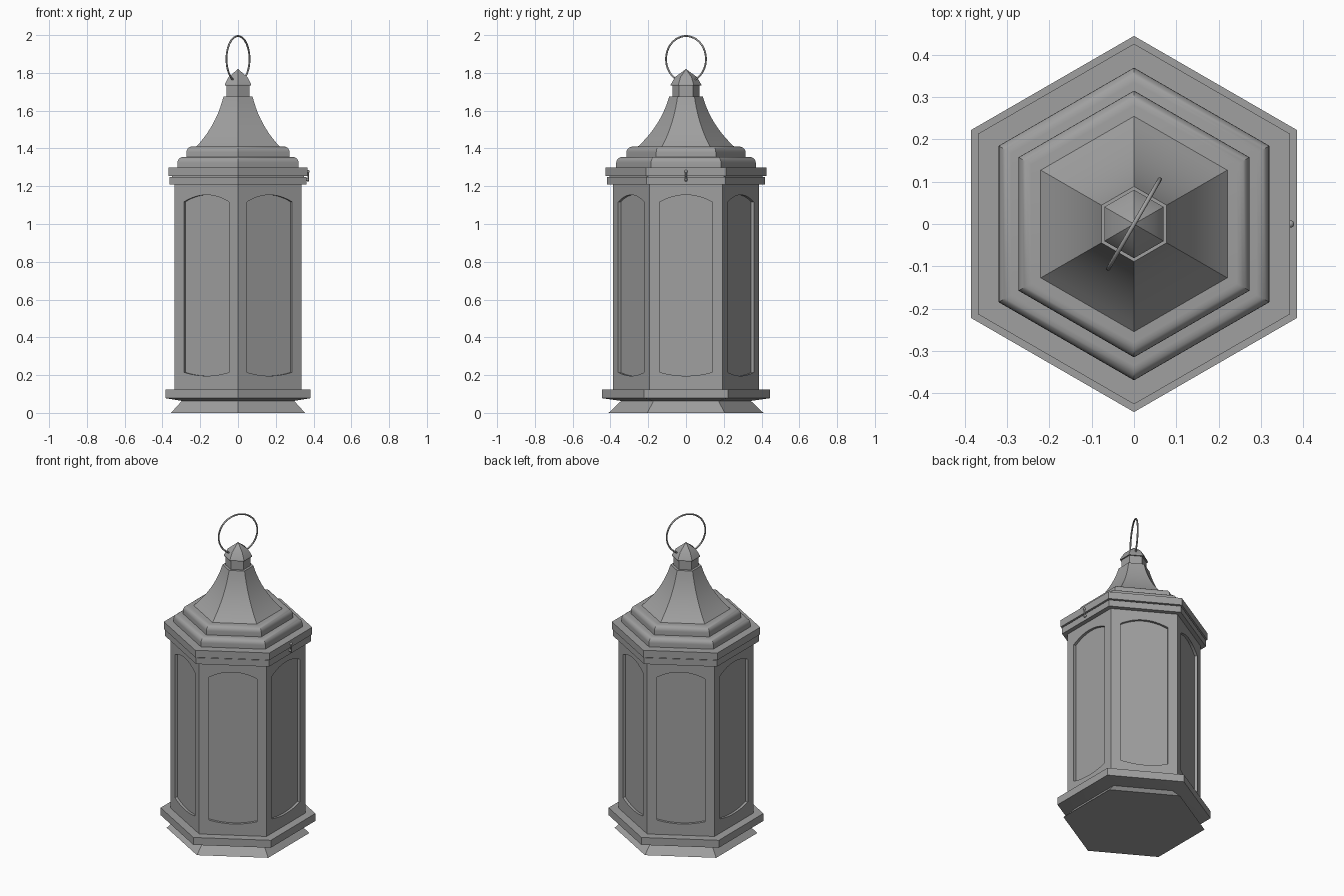
import bpy, bmesh, math
from mathutils import Vector, Matrix

cube = bpy.data.objects.get("Cube")
if cube:
    bpy.data.objects.remove(cube)

metal = bpy.data.materials.new("grey_metal")
metal.use_nodes = True
GREY = (0.35, 0.35, 0.35, 1)
metal.diffuse_color = GREY
metal.node_tree.nodes["Principled BSDF"].inputs["Base Color"].default_value = GREY


def finish(bm, name, angle=25):
    bmesh.ops.remove_doubles(bm, verts=bm.verts, dist=0.0001)
    bmesh.ops.recalc_face_normals(bm, faces=bm.faces)
    mesh = bpy.data.meshes.new(name)
    bm.to_mesh(mesh)
    bm.free()
    obj = bpy.data.objects.new(name, mesh)
    bpy.context.collection.objects.link(obj)
    mesh.materials.append(metal)
    bpy.ops.object.select_all(action='DESELECT')
    obj.select_set(True)
    bpy.context.view_layer.objects.active = obj
    bpy.ops.object.shade_smooth_by_angle(angle=math.radians(angle))
    return obj


def hex_lathe(name, profile):
    """Closed six-sided solid from (apothem, height) pairs, corners on the y axis."""
    bm = bmesh.new()
    rings = []
    for apothem, z in profile:
        r = apothem / math.cos(math.pi / 6)
        angles = [math.radians(30 + 60 * i) for i in range(6)]
        rings.append([bm.verts.new((r * math.cos(a), r * math.sin(a), z)) for a in angles])
    for low, high in zip(rings, rings[1:]):
        for i in range(6):
            j = (i + 1) % 6
            bm.faces.new((low[i], low[j], high[j], high[i]))
    bm.faces.new(rings[0])
    bm.faces.new(rings[-1])
    return finish(bm, name)


def rounded_step(name, apothem, z0, z1, radius):
    arc = [math.radians(90 * i / 6) for i in range(7)]
    top = [(apothem - radius + radius * math.cos(a), z1 - radius + radius * math.sin(a)) for a in arc]
    return hex_lathe(name, [(apothem, z0)] + top)


# Flared foot and base plate
hex_lathe("foot", [(0.355, 0), (0.295, 0.066)])
hex_lathe("base_plate", [(0.295, 0.063), (0.385, 0.078), (0.385, 0.125)])

# Six walls with recessed arched panels
APOTHEM, BOTTOM, TOP = 0.335, 0.12, 1.215
HALF = APOTHEM * math.tan(math.pi / 6)
PANEL, DEPTH, STEPS = 0.138, 0.016, 12
bm = bmesh.new()
for side in range(6):
    turn = Matrix.Rotation(math.radians(60 * side), 3, 'Z')

    def face(points, depth=0.0):
        bm.faces.new([bm.verts.new(turn @ Vector((APOTHEM - depth, y, z))) for y, z in points])

    ys = [PANEL * (2 * i / STEPS - 1) for i in range(STEPS + 1)]
    upper = [(y, 1.117 + 0.037 * (1 - (y / PANEL) ** 2)) for y in ys]
    lower = [(y, 0.215 - 0.019 * (1 - (y / PANEL) ** 2)) for y in ys]
    outline = lower + upper[::-1]
    # Recessed panel and its reveal
    face(outline, DEPTH)
    for a, b in zip(outline, outline[1:] + outline[:1]):
        corners = [(0, a), (0, b), (DEPTH, b), (DEPTH, a)]
        bm.faces.new([bm.verts.new(turn @ Vector((APOTHEM - d, *p))) for d, p in corners])
    # Wall above and below the panel
    for edge, z in ((upper, TOP), (lower, BOTTOM)):
        for a, b in zip(edge, edge[1:]):
            face([a, b, (b[0], z), (a[0], z)])
    # Corner posts
    for s, k in ((-1, 0), (1, -1)):
        face([(s * HALF, BOTTOM), (s * PANEL, BOTTOM), lower[k], upper[k],
              (s * PANEL, TOP), (s * HALF, TOP)])
finish(bm, "panelled_body")

# Rim halves and stepped lid
hex_lathe("lower_rim", [(0.362, 1.21), (0.362, 1.25)])
hex_lathe("upper_rim", [(0.369, 1.255), (0.369, 1.30)])
hex_lathe("rim_seam", [(0.35, 1.245), (0.35, 1.26)])
rounded_step("lid_lower_step", 0.32, 1.295, 1.355, 0.03)
rounded_step("lid_upper_step", 0.273, 1.35, 1.41, 0.03)

# Concave roof, following a quadratic curve
P0, P1, P2 = Vector((0.225, 1.405)), Vector((0.115, 1.52)), Vector((0.077, 1.675))
roof = []
for i in range(11):
    t = i / 10
    roof.append(tuple((1 - t) ** 2 * P0 + 2 * t * (1 - t) * P1 + t * t * P2))
hex_lathe("roof", roof)

# Neck and finial
hex_lathe("neck", [(0.062, 1.67), (0.062, 1.735)])
hex_lathe("finial", [(0.07, 1.732), (0.07, 1.738), (0.05, 1.778), (0.0005, 1.82)])

# Carrying ring
bpy.ops.mesh.primitive_torus_add(major_radius=0.122, minor_radius=0.005,
                                 major_segments=48, minor_segments=8,
                                 location=(0, 0, 1.873),
                                 rotation=(math.pi / 2, 0, math.radians(60)))
ring = bpy.context.object
ring.name = "carrying_ring"
ring.data.materials.append(metal)
bpy.ops.object.shade_smooth()

# Latch: two studs joined by a small hook
bm = bmesh.new()
for z, base in ((1.278, 0.370), (1.235, 0.366)):
    bmesh.ops.create_uvsphere(bm, u_segments=10, v_segments=6, radius=0.009,
                              matrix=Matrix.Translation((base, 0, z)))
bmesh.ops.create_cone(bm, cap_ends=True, segments=8, radius1=0.004, radius2=0.004, depth=0.05,
                      matrix=Matrix.Translation((0.371, 0, 1.25)))
finish(bm, "latch", 60)
